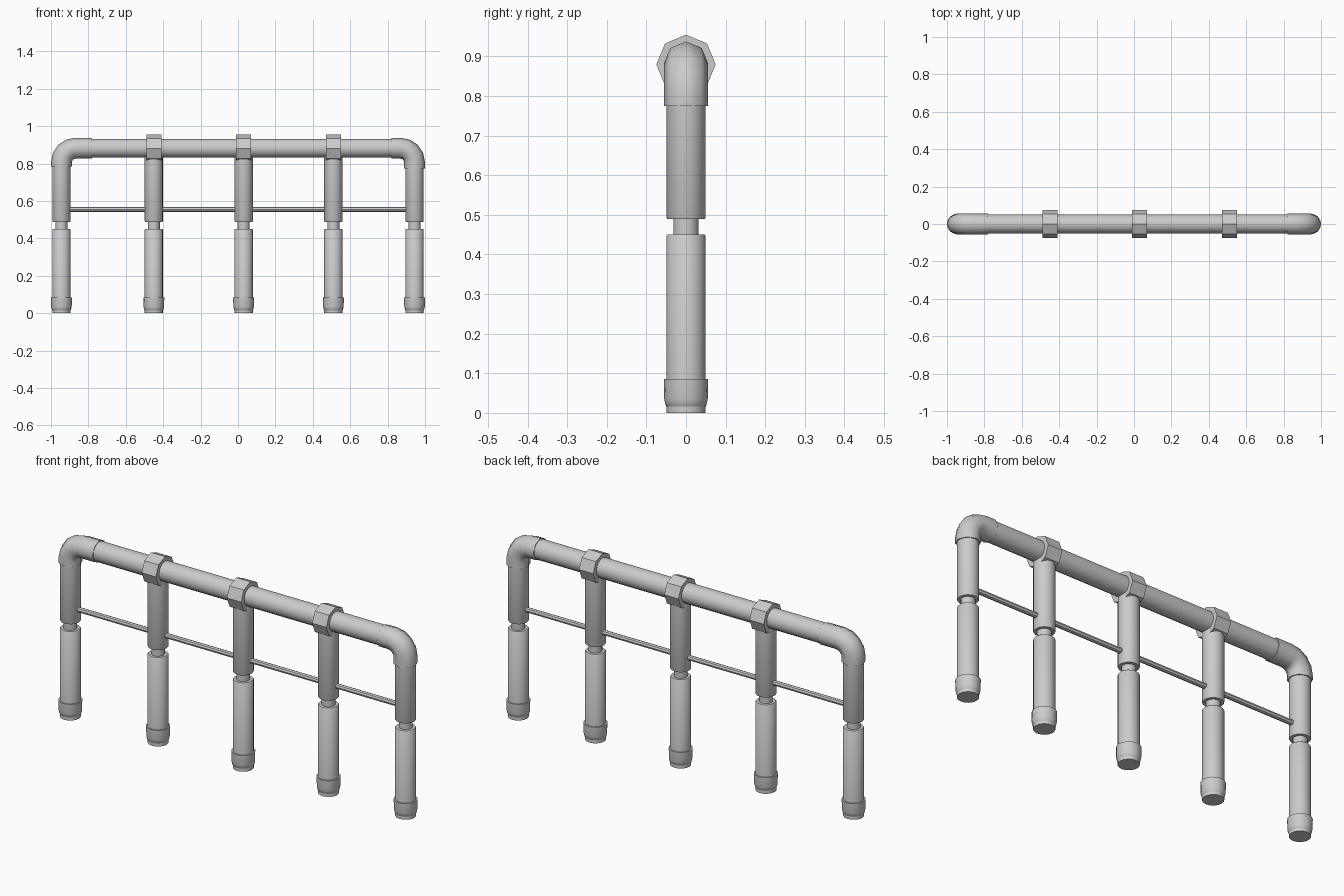
import bpy, bmesh, math
from mathutils import Vector

if "Cube" in bpy.data.objects:
    bpy.data.objects.remove(bpy.data.objects["Cube"])

RAIL_Z = 0.882
END_X = 0.944


def finish(name, bm, angle=40):
    bmesh.ops.recalc_face_normals(bm, faces=bm.faces)
    me = bpy.data.meshes.new(name)
    bm.to_mesh(me)
    bm.free()
    ob = bpy.data.objects.new(name, me)
    bpy.context.collection.objects.link(ob)
    bpy.ops.object.select_all(action='DESELECT')
    ob.select_set(True)
    bpy.context.view_layer.objects.active = ob
    bpy.ops.object.shade_smooth_by_angle(angle=math.radians(angle))
    return ob


def loft(name, stations, sides, angle=40):
    """Capped tube in the XZ plane; station = (x, z, tangent angle from +x, radius)."""
    bm = bmesh.new()
    rings = []
    for x, z, t, r in stations:
        n = Vector((-math.sin(t), 0, math.cos(t)))
        side = Vector((0, 1, 0))
        ring = []
        for i in range(sides):
            a = 2 * math.pi * i / sides
            ring.append(bm.verts.new(Vector((x, 0, z)) + r * (math.cos(a) * n + math.sin(a) * side)))
        rings.append(ring)
    for a, b in zip(rings, rings[1:]):
        for i in range(sides):
            j = (i + 1) % sides
            bm.faces.new((a[i], a[j], b[j], b[i]))
    bm.faces.new(rings[0])
    bm.faces.new(rings[-1])
    return finish(name, bm, angle)


def upright(name, x, profile, sides=16):
    return loft(name, [(x, z, math.pi / 2, r) for r, z in profile], sides)


def along(name, x0, x1, z, r, sides=16):
    return loft(name, [(x0, z, 0, r), (x1, z, 0, r)], sides)


def elbow(name, sign, bottom, inner_x):
    """Octagonal pipe elbow joining an end post to the top rail."""
    R = 0.075
    cx, cz = END_X - R, RAIL_Z - R
    st = [(sign * END_X, bottom, 0.0)]
    for k in range(5):
        a = math.pi / 2 * k / 4
        st.append((sign * (cx + R * math.cos(a)), cz + R * math.sin(a), a))
    st.append((sign * inner_x, RAIL_Z, math.pi / 2))
    # tangent turns from straight up to horizontal
    path = [(x, z, math.pi / 2 + sign * a, 0.056) for x, z, a in st]
    return loft(name, path, 8, 50)


# Posts with a narrow neck, and rounded feet
for i, x in enumerate((-END_X, -0.45, 0.03, 0.51, END_X)):
    top = 0.81 if abs(x) > 0.9 else 0.85
    upright(f"post_{i}", x, [
        (0.049, 0.0), (0.049, 0.447), (0.046, 0.451), (0.032, 0.451),
        (0.032, 0.489), (0.047, 0.489), (0.049, 0.493), (0.049, top)])
    upright(f"foot_{i}", x, [
        (0.044, 0.01), (0.051, 0.018), (0.055, 0.035), (0.056, 0.085)])
    # Octagonal collar round the rail on the middle posts
    if abs(x) < 0.9:
        along(f"collar_{i}", x - 0.04, x + 0.04, 0.88, 0.075, 8)

# Top rail with elbows, and the thin middle bar
along("top_rail", -0.86, 0.86, RAIL_Z, 0.05)
elbow("left_elbow", -1, 0.785, 0.78)
elbow("right_elbow", 1, 0.775, 0.82)
along("middle_bar", -END_X, END_X, 0.555, 0.013, 8)
